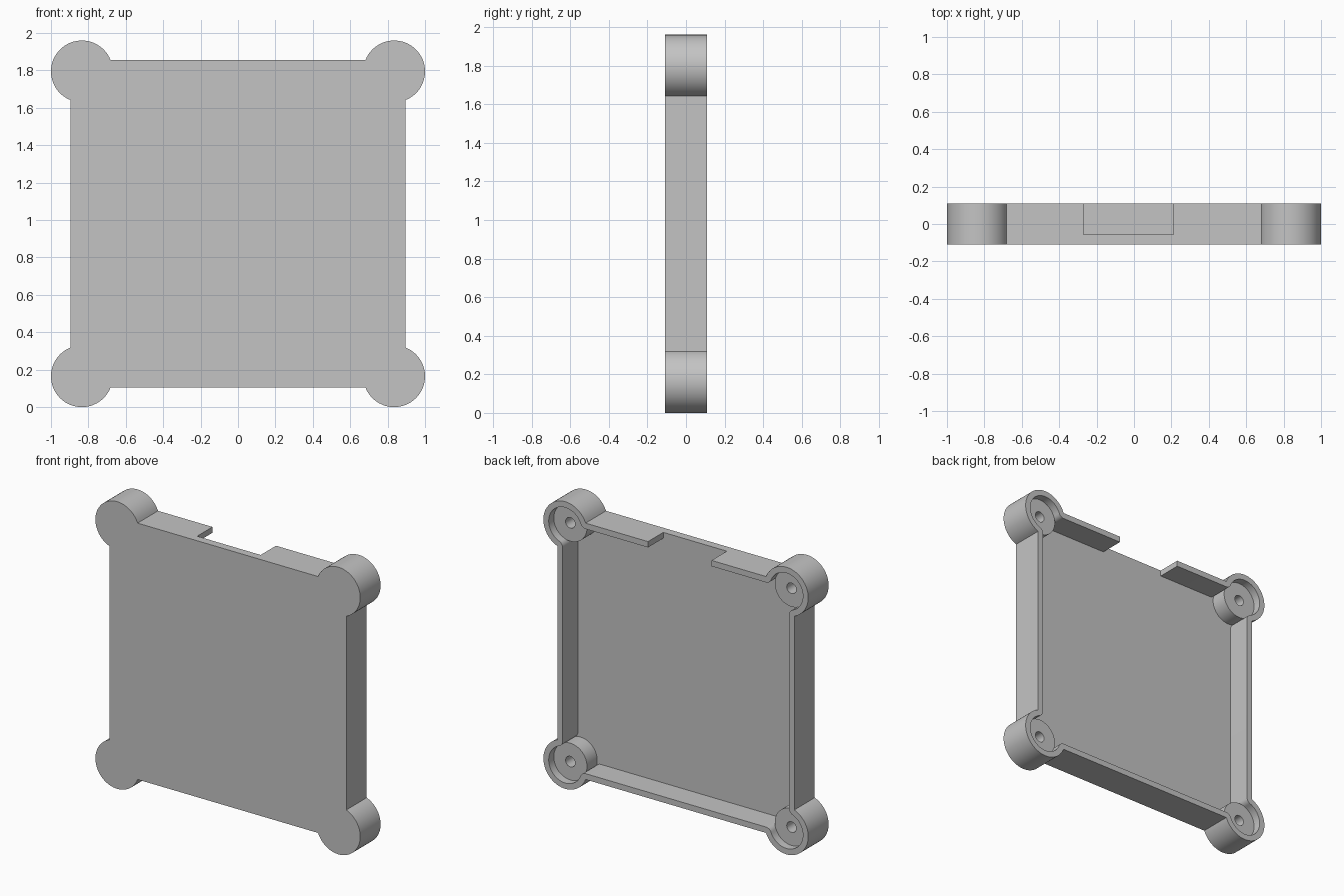
import bpy, bmesh
from math import pi, cos, sin, acos

cube = bpy.data.objects.get("Cube")
if cube:
    bpy.data.objects.remove(cube, do_unlink=True)

HALF_W, HALF_H, MID_Z = 0.895, 0.875, 0.98      # plate half sizes, centre height
CORNER_X, CORNER_Z, CORNER_R = 0.835, 0.815, 0.165
BACK, FRONT, FLOOR, BOSS_TOP = 0.11, -0.11, -0.055, 0.055
WALL = 0.04

grey = bpy.data.materials.new("plain_grey")
grey.use_nodes = True
grey.diffuse_color = (0.55, 0.55, 0.55, 1)
grey.node_tree.nodes["Principled BSDF"].inputs["Base Color"].default_value = grey.diffuse_color


def arc(cx, cz, r, a, b, n):
    return [(cx + r * cos(a + (b - a) * i / n), cz + r * sin(a + (b - a) * i / n))
            for i in range(n + 1)]


def outline(inset):
    """Square with round corner lobes, moved inward by the inset."""
    start = -acos((HALF_W - CORNER_X) / CORNER_R)
    end = pi / 2 - start
    quarter = arc(CORNER_X, CORNER_Z, CORNER_R - inset, start, end, 40)
    if inset:
        # Rounded bends where the straight walls meet the lobes
        ax, az = CORNER_X + CORNER_R * cos(start), CORNER_Z + CORNER_R * sin(start)
        bx, bz = CORNER_X + CORNER_R * cos(end), CORNER_Z + CORNER_R * sin(end)
        quarter = (arc(ax, az, inset, pi, start + pi, 6)[:-1] + quarter
                   + arc(bx, bz, inset, end - pi, -pi / 2, 6)[1:])
    pts = []
    for sx, sz in ((1, 1), (-1, 1), (-1, -1), (1, -1)):
        part = [(x * sx, z * sz) for x, z in quarter]
        pts += part if sx * sz > 0 else part[::-1]
    return pts


def prism(name, pts, y0, y1):
    bm = bmesh.new()
    a = [bm.verts.new((x, y0, z + MID_Z)) for x, z in pts]
    b = [bm.verts.new((x, y1, z + MID_Z)) for x, z in pts]
    bm.faces.new(a)
    bm.faces.new(b)
    for i in range(len(pts)):
        j = (i + 1) % len(pts)
        bm.faces.new((a[i], a[j], b[j], b[i]))
    bmesh.ops.recalc_face_normals(bm, faces=bm.faces)
    mesh = bpy.data.meshes.new(name)
    bm.to_mesh(mesh)
    bm.free()
    mesh.materials.append(grey)
    obj = bpy.data.objects.new(name, mesh)
    bpy.context.collection.objects.link(obj)
    return obj


def select(obj):
    bpy.ops.object.select_all(action='DESELECT')
    obj.select_set(True)
    bpy.context.view_layer.objects.active = obj


def cut(obj, cutter):
    cutter.hide_render = True
    mod = obj.modifiers.new("cut", 'BOOLEAN')
    mod.operation, mod.solver, mod.object = 'DIFFERENCE', 'EXACT', cutter
    select(obj)
    bpy.ops.object.modifier_apply(modifier=mod.name)
    bpy.data.objects.remove(cutter, do_unlink=True)


def smooth(obj):
    select(obj)
    bpy.ops.object.shade_smooth_by_angle(angle=pi / 6)


# Tray: solid outline, hollowed from the back, with a gap in the top wall
tray = prism("tray", outline(0), FRONT, BACK)
cut(tray, prism("cavity", outline(WALL), FLOOR, BACK + 0.1))
gap = [(-0.27, 0.8), (0.21, 0.8), (0.21, 1), (-0.27, 1)]
cut(tray, prism("gap", gap, FLOOR, BACK + 0.1))
smooth(tray)

# Screw bosses: one in each corner lobe, with a blind hole
for sx, side in ((1, "left"), (-1, "right")):
    for sz, level in ((1, "upper"), (-1, "lower")):
        cx, cz = sx * CORNER_X, sz * CORNER_Z
        boss = prism(f"{level}_{side}_boss",
                     arc(cx, cz, CORNER_R - WALL + 0.001, 0, 2 * pi, 64)[:-1],
                     FLOOR - 0.01, BOSS_TOP)
        cut(boss, prism("hole", arc(cx, cz, 0.036, 0, 2 * pi, 32)[:-1],
                        FLOOR + 0.002, BACK))
        smooth(boss)
